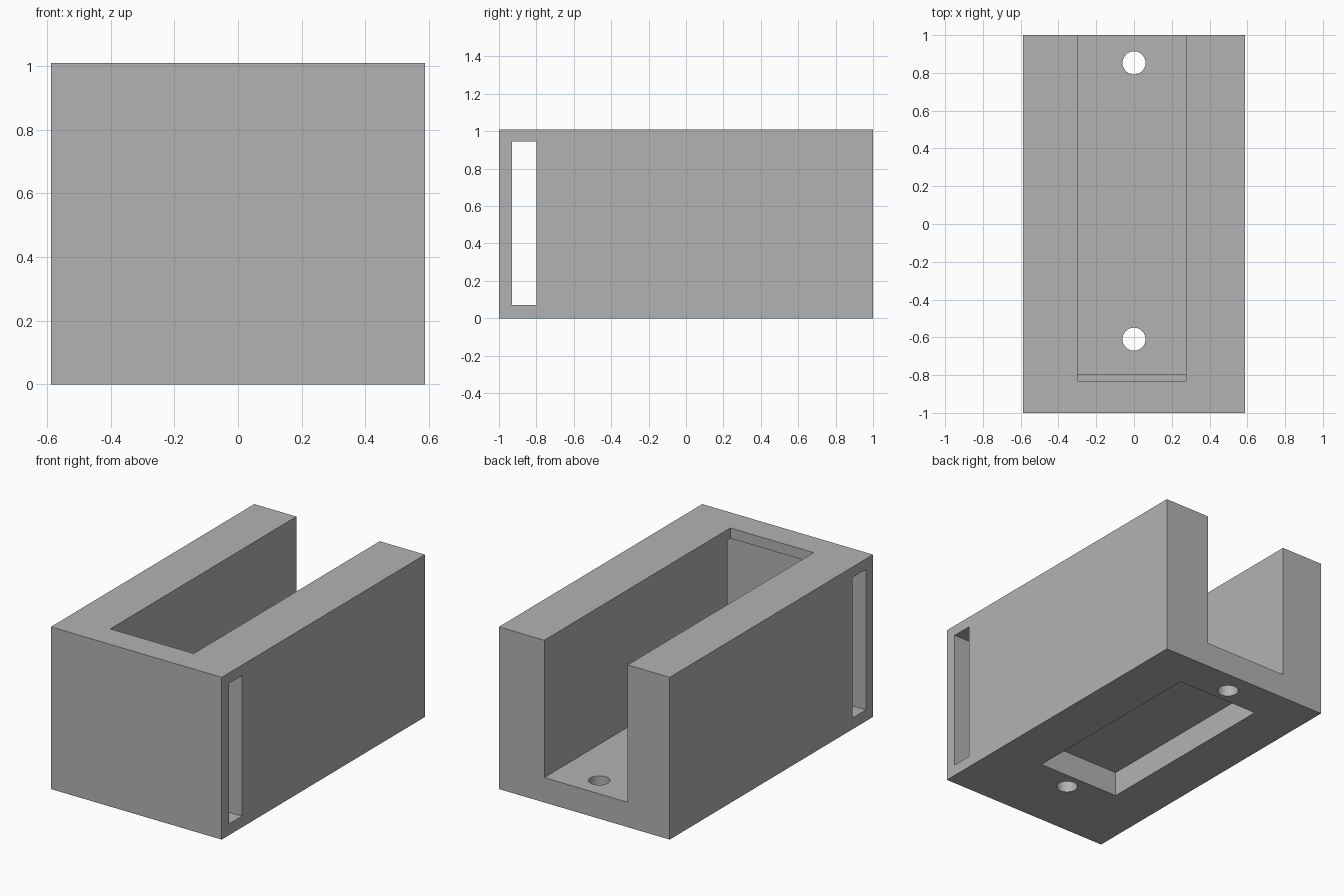
import bpy
import math

cube = bpy.data.objects.get("Cube")
if cube:
    bpy.data.objects.remove(cube, do_unlink=True)

grey = bpy.data.materials.new("plain grey")
grey.use_nodes = True
colour = (0.45, 0.45, 0.45, 1)
grey.diffuse_color = colour
grey.node_tree.nodes["Principled BSDF"].inputs["Base Color"].default_value = colour


def box(name, low, high):
    """Box between two opposite corners."""
    centre = [(a + b) / 2 for a, b in zip(low, high)]
    bpy.ops.mesh.primitive_cube_add(size=1, location=centre)
    ob = bpy.context.object
    ob.name = name
    ob.scale = [b - a for a, b in zip(low, high)]
    bpy.ops.object.transform_apply(location=True, rotation=True, scale=True)
    ob.data.materials.append(grey)
    return ob


def cut(target, cutter):
    """Subtract the cutter from the target, then discard it."""
    cutter.hide_render = True
    mod = target.modifiers.new(cutter.name, 'BOOLEAN')
    mod.operation = 'DIFFERENCE'
    mod.solver = 'EXACT'
    mod.object = cutter
    bpy.ops.object.select_all(action='DESELECT')
    bpy.context.view_layer.objects.active = target
    target.select_set(True)
    bpy.ops.object.modifier_apply(modifier=mod.name)
    bpy.data.objects.remove(cutter, do_unlink=True)


# Solid housing block
housing = box("housing", (-0.588, -1, 0), (0.588, 1, 1.01))

# Channel open at the top and back
cut(housing, box("channel", (-0.298, -0.83, 0.155), (0.276, 1.2, 1.2)))

# Slot running across behind the front wall
cut(housing, box("cross_slot", (-0.8, -0.93, 0.07), (0.8, -0.8, 0.945)))

# Rectangular opening in the floor
cut(housing, box("floor_opening", (-0.285, -0.507, -0.1), (0.28, 0.757, 0.155)))

# Screw holes at both ends of the floor
for y in (-0.61, 0.853):
    bpy.ops.mesh.primitive_cylinder_add(vertices=48, radius=0.061, depth=0.5,
                                        location=(0, y, 0.1))
    hole = bpy.context.object
    hole.name = "screw_hole"
    hole.data.materials.append(grey)
    cut(housing, hole)

bpy.ops.object.shade_smooth_by_angle(angle=math.radians(30))
